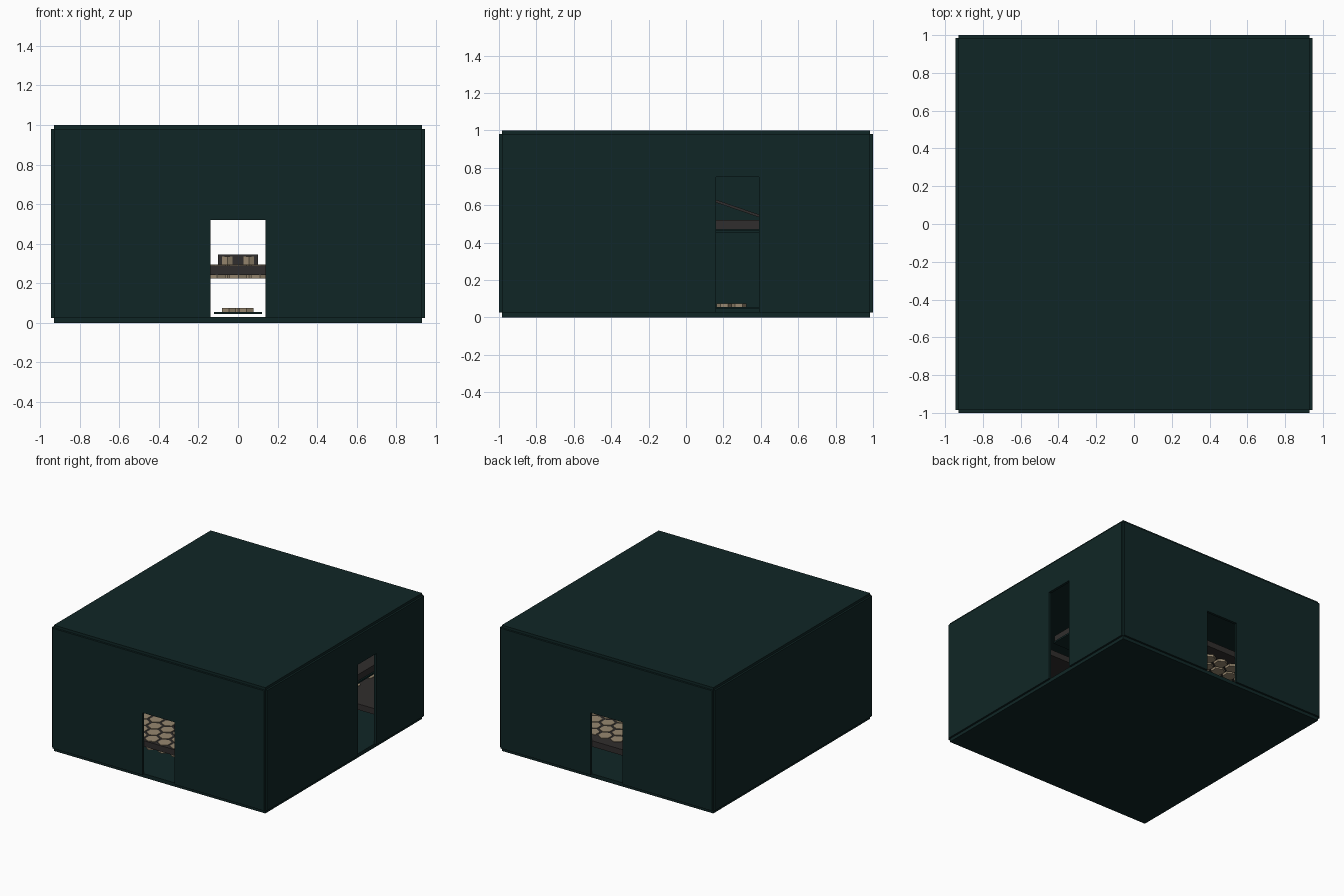
import bpy, bmesh, math
from mathutils import Vector

if "Cube" in bpy.data.objects:
    bpy.data.objects.remove(bpy.data.objects["Cube"])


def material(name, rgb):
    m = bpy.data.materials.new(name)
    m.diffuse_color = (*rgb, 1)
    m.use_nodes = True
    m.node_tree.nodes["Principled BSDF"].inputs["Base Color"].default_value = m.diffuse_color
    return m


GREEN = material("dark green", (0.0050, 0.0195, 0.0190))
BROWN = material("dark brown", (0.030, 0.027, 0.026))
TAN = material("tan", (0.31, 0.245, 0.16))


def finish(name, bm, mat):
    bmesh.ops.recalc_face_normals(bm, faces=bm.faces)
    me = bpy.data.meshes.new(name)
    bm.to_mesh(me)
    bm.free()
    me.materials.append(mat)
    ob = bpy.data.objects.new(name, me)
    bpy.context.collection.objects.link(ob)
    return ob


def box(name, lo, hi, mat):
    bm = bmesh.new()
    bmesh.ops.create_cube(bm, size=1)
    for v in bm.verts:
        v.co = [l + (c + 0.5) * (h - l) for c, l, h in zip(v.co, lo, hi)]
    return finish(name, bm, mat)


def prism(name, points, depth, mat):
    """Extrude a flat outline along the depth vector."""
    bm = bmesh.new()
    face = bm.faces.new([bm.verts.new(p) for p in points])
    new = bmesh.ops.extrude_face_region(bm, geom=[face])["geom"]
    bmesh.ops.translate(bm, vec=Vector(depth),
                        verts=[g for g in new if isinstance(g, bmesh.types.BMVert)])
    return finish(name, bm, mat)


def wall_profile(half, door=None):
    """Wall outline, with an optional doorway (left, right, top)."""
    b, t = 0.025, 0.98
    pts = [(-half, b)]
    if door:
        l, r, h = door
        pts += [(l, b), (l, h), (r, h), (r, b)]
    return pts + [(half, b), (half, t), (-half, t)]


def hex_tiles(name, x0, x1, y0, y1, z0, z1, size=0.056):
    """Staggered six-sided stones with gaps between them."""
    bm = bmesh.new()
    dx, dy = size * 1.95, size * 1.7
    row, y = 0, y0 + size
    while y < y1 - size * 0.8:
        x = x0 + size + (dx / 2 if row % 2 else 0)
        while x < x1 - size * 0.8:
            ring = []
            for i in range(6):
                a = math.radians(60 * i + 30)
                ring.append((x + size * 0.92 * math.cos(a), y + size * 0.92 * math.sin(a)))
            low = [bm.verts.new((p, q, z0)) for p, q in ring]
            top = [bm.verts.new((p, q, z1)) for p, q in ring]
            bm.faces.new(low[::-1])
            bm.faces.new(top)
            for i in range(6):
                j = (i + 1) % 6
                bm.faces.new((low[i], low[j], top[j], top[i]))
            x += dx
        y += dy
        row += 1
    return finish(name, bm, TAN)


# Shell: floor, roof and four thin walls with notched corners
box("floor", (-0.93, -0.985, 0), (0.93, 0.985, 0.03), GREEN)
box("roof", (-0.93, -0.985, 0.972), (0.93, 0.985, 1.0), GREEN)
end_wall = wall_profile(0.93, (-0.14, 0.14, 0.52))
prism("front_wall", [(x, -1, z) for x, z in end_wall], (0, 0.02, 0), GREEN)
prism("back_wall", [(x, 1, z) for x, z in end_wall], (0, -0.02, 0), GREEN)
prism("right_wall", [(0.945, y, z) for y, z in wall_profile(0.985, (0.16, 0.39, 0.75))],
      (-0.02, 0, 0), GREEN)
prism("left_wall", [(-0.945, y, z) for y, z in wall_profile(0.985)], (0.02, 0, 0), GREEN)

# Raised stone platforms at both ends of the room
for label, y0, y1 in (("front", -0.98, 0.14), ("back", 0.42, 0.98)):
    box(label + "_platform", (-0.925, y0, 0.243), (0.925, y1, 0.29), BROWN)
    hex_tiles(label + "_platform_top_stones", -0.6, 0.6, y0, y1, 0.286, 0.294)
    hex_tiles(label + "_platform_under_stones", -0.6, 0.6, y0, y1, 0.225, 0.245)

# Small raised stone block in the middle
box("block_core", (-0.1, -0.35, 0.29), (0.1, -0.15, 0.345), BROWN)
hex_tiles("block_stones", -0.11, 0.11, -0.37, -0.15, 0.295, 0.335)

# Low floor plate with loose stones
box("floor_plate", (-0.12, 0.14, 0.045), (0.12, 0.42, 0.055), GREEN)
hex_tiles("floor_stones", -0.09, 0.09, 0.16, 0.34, 0.055, 0.075, 0.045)

# High side ledge behind the right doorway
box("side_ledge", (0.5, 0.0, 0.47), (0.76, 0.8, 0.52), BROWN)
box("ledge_tray", (0.5, 0.0, 0.455), (0.77, 0.8, 0.468), GREEN)
prism("sloping_rail", [(0.3, 0.1, 0.65), (0.3, 0.45, 0.53), (0.3, 0.45, 0.515), (0.3, 0.1, 0.635)],
      (0.02, 0, 0), BROWN)
